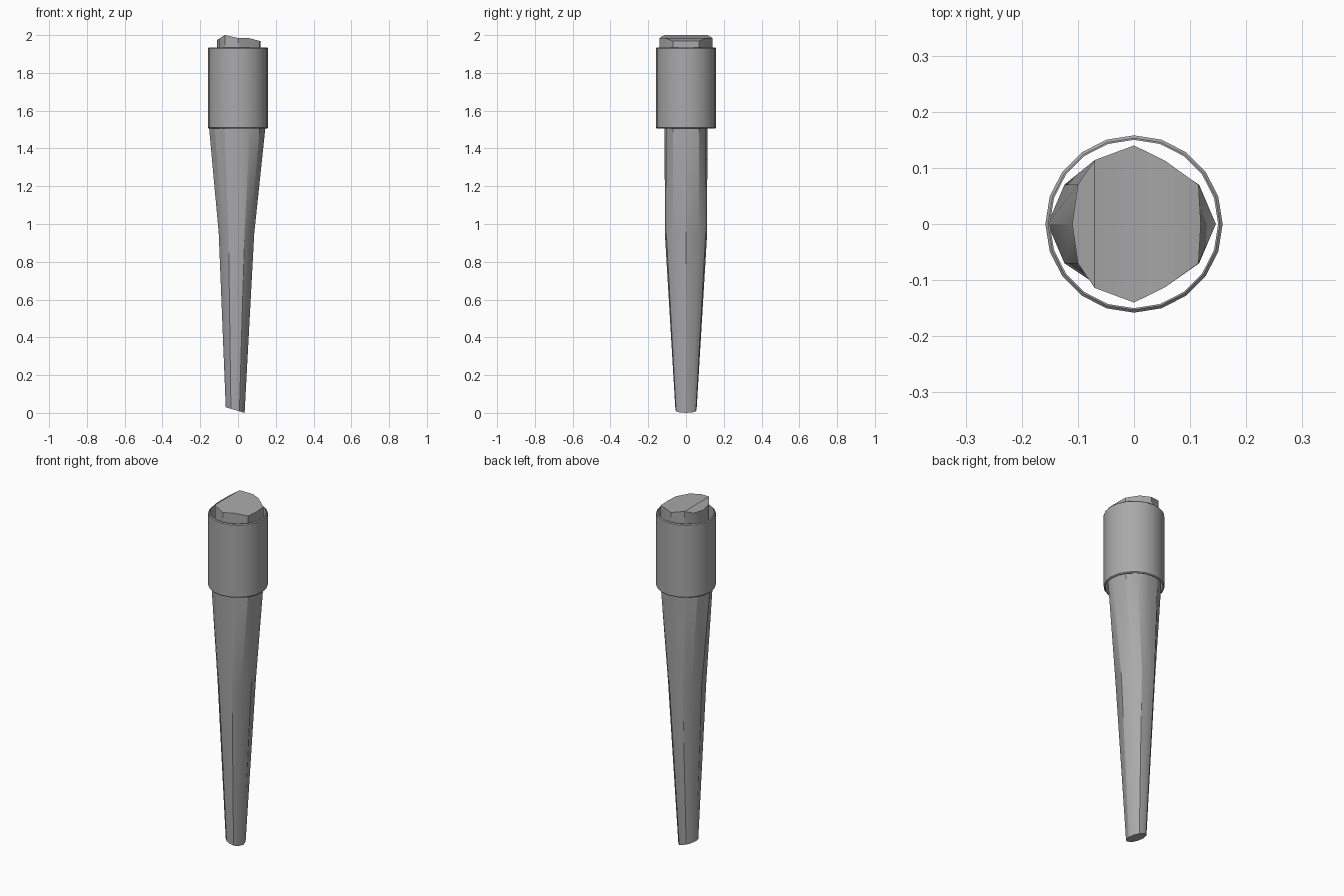
import bpy
import bmesh
import math

default_cube = bpy.data.objects.get("Cube")
if default_cube:
    bpy.data.objects.remove(default_cube, do_unlink=True)

# Single plain grey material
grey = bpy.data.materials.new("plain grey")
grey.use_nodes = True
color = (0.4, 0.4, 0.4, 1)
grey.diffuse_color = color
grey.node_tree.nodes["Principled BSDF"].inputs["Base Color"].default_value = color


def finish(bm, name):
    """Turn a bmesh into a named object with smooth sides and sharp creases."""
    bmesh.ops.recalc_face_normals(bm, faces=bm.faces[:])
    mesh = bpy.data.meshes.new(name)
    bm.to_mesh(mesh)
    bm.free()
    mesh.materials.append(grey)
    obj = bpy.data.objects.new(name, mesh)
    bpy.context.collection.objects.link(obj)
    bpy.ops.object.select_all(action="DESELECT")
    obj.select_set(True)
    bpy.context.view_layer.objects.active = obj
    bpy.ops.object.shade_smooth_by_angle(angle=math.radians(30))
    return obj


def bridge(bm, ring_a, ring_b):
    """Join two closed rings of equal length with quads."""
    count = len(ring_a)
    for i in range(count):
        j = (i + 1) % count
        bm.faces.new((ring_a[i], ring_a[j], ring_b[j], ring_b[i]))


def mirrored_ring(bm, half):
    """Make a closed ring from its back half, mirrored across y."""
    front = [(x, -y, z) for x, y, z in half[-2:0:-1]]
    return [bm.verts.new(p) for p in half + front]


def cap(bm, ring):
    """Close a ring with strips running from back to front."""
    last = len(ring) // 2
    for i in range(last):
        corners = [ring[i], ring[i + 1], ring[-i - 1], ring[-i]]
        bm.faces.new(list(dict.fromkeys(corners)))


# Tapered, faceted post with a slanted foot
section = [(-1, 0), (-.8, .62), (-.45, .93), (0, 1), (.45, .93), (.8, .62), (1, 0)]


def post_section(center, half_width, half_depth, height, slope=0):
    points = []
    for u, v in section:
        x = center + u * half_width
        points.append((x, v * half_depth, height - slope * x))
    return points


# Uneven ridged head of the post
head = [(-.11, 0, 1.975), (-.1, .07, 1.981), (-.07, .114, 2), (0, .14, 1.985),
        (.055, .113, 1.985), (.115, .07, 1.969), (.119, 0, 1.968)]
neck = [(x, y, 1.88) for x, y, z in head]

post = bmesh.new()
rings = [mirrored_ring(post, half) for half in (
    post_section(-.015, .05, .056, .0105, slope=.3),
    post_section(-.008, .094, .112, .95),
    post_section(-.004, .15, .113, 1.52),
    neck,
    head,
)]
for lower, upper in zip(rings, rings[1:]):
    bridge(post, lower, upper)
cap(post, rings[0])
cap(post, rings[-1])
finish(post, "tapered_post")

# Thin open sleeve around the upper post, with softened rims
SIDES = 20
bottom, top, outer, inner, chamfer = 1.505, 1.935, .158, .15, .005
profile = [(inner, bottom), (outer - chamfer, bottom), (outer, bottom + chamfer),
           (outer, top - chamfer), (outer - chamfer, top), (inner, top)]

sleeve = bmesh.new()
loops = []
for radius, z in profile:
    angles = [math.tau * i / SIDES for i in range(SIDES)]
    loops.append([sleeve.verts.new((radius * math.cos(a), radius * math.sin(a), z))
                  for a in angles])
for i, loop in enumerate(loops):
    bridge(sleeve, loop, loops[(i + 1) % len(loops)])
finish(sleeve, "sleeve")
